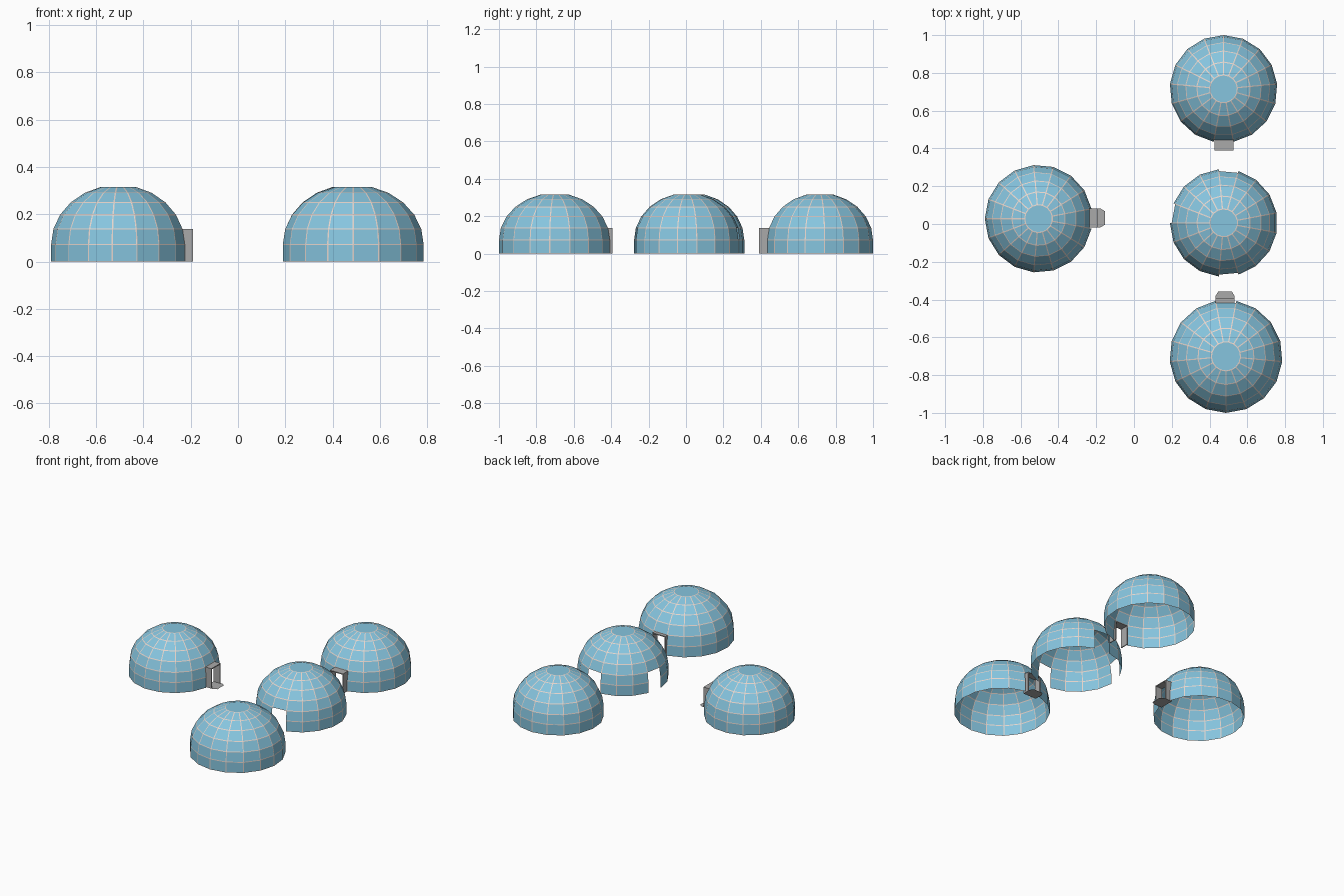
import bpy, bmesh, math
from mathutils import Matrix, Vector

if "Cube" in bpy.data.objects:
    bpy.data.objects.remove(bpy.data.objects["Cube"])

SIDES = 17
STEP = 2 * math.pi / SIDES


def material(name, rgb):
    m = bpy.data.materials.new(name)
    m.diffuse_color = (*rgb, 1)
    m.use_nodes = True
    m.node_tree.nodes["Principled BSDF"].inputs["Base Color"].default_value = m.diffuse_color
    return m


BLUE = material("panel blue", (0.24, 0.56, 0.74))
PALE = material("seam pale", (0.80, 0.68, 0.62))
GREY = material("door grey", (0.40, 0.40, 0.40))


def finish(name, bm, mats):
    me = bpy.data.meshes.new(name)
    bm.to_mesh(me)
    bm.free()
    for m in mats:
        me.materials.append(m)
    ob = bpy.data.objects.new(name, me)
    bpy.context.collection.objects.link(ob)
    return ob


def dome(name, cx, cy, radius, turn, doors):
    """Faceted shell with open door panels; every panel has a thin seam border."""
    profile = [(1.0, 0.0)] + [(math.cos(math.radians(a)),
                               0.072 + 0.252 * math.sin(math.radians(a)))
                              for a in range(0, 76, 15)]
    bm = bmesh.new()
    rings = []
    for r, z in profile:
        rings.append([bm.verts.new((cx + radius * r * math.cos(turn + (i - 0.5) * STEP),
                                    cy + radius * r * math.sin(turn + (i - 0.5) * STEP), z))
                      for i in range(SIDES)])
    for row in range(len(rings) - 1):
        for i in range(SIDES):
            if row < 2 and i in doors:
                continue
            j = (i + 1) % SIDES
            bm.faces.new((rings[row][i], rings[row][j], rings[row + 1][j], rings[row + 1][i]))
    bm.faces.new(rings[-1])
    bm.normal_update()

    # pale seam borders around the blue panels
    border = bmesh.ops.inset_individual(bm, faces=bm.faces[:], thickness=0.003,
                                        use_even_offset=True)["faces"]
    for f in border:
        f.material_index = 1
    finish(name, bm, [BLUE, PALE])


def porch(name, cx, cy, turn, start, end, lip):
    """Short open passage outside a door; local x points outward."""
    bm = bmesh.new()
    place = Matrix.Translation((cx, cy, 0)) @ Matrix.Rotation(turn, 4, "Z")

    def box(y, z, sy, sz):
        m = place @ Matrix.Translation(((start + end) / 2, y, z)) \
            @ Matrix.Diagonal((end - start, sy, sz, 1))
        bmesh.ops.create_cube(bm, size=1, matrix=m)

    for s in (-1, 1):
        box(s * 0.047, 0.0685, 0.006, 0.137)      # side walls
    box(0, 0.134, 0.1, 0.006)                     # roof
    bmesh.ops.recalc_face_normals(bm, faces=bm.faces)
    if lip:                                       # flat floor with tapered doorstep
        pts = [(start, -0.05), (end + 0.012, -0.05), (end + 0.036, -0.036),
               (end + 0.036, 0.036), (end + 0.012, 0.05), (start, 0.05)]
        bm.faces.new([bm.verts.new(place @ Vector((x, y, 0))) for x, y in pts])
    finish(name, bm, [GREY])


Q = math.pi / 2
# outer domes with one door, and a hub dome with three doors
dome("west_dome", -0.505, 0.028, 0.285, 0, {0})
dome("north_dome", 0.474, 0.715, 0.285, -Q, {0})
dome("hub_dome", 0.475, 0.006, 0.285, 0, {4, 8, 13})
dome("south_dome", 0.487, -0.701, 0.299, Q, {0})
porch("west_porch", -0.505, 0.032, 0, 0.265, 0.315, True)
porch("north_porch", 0.477, 0.715, -Q, 0.265, 0.325, False)
porch("south_porch", 0.482, -0.701, Q, 0.262, 0.308, True)
